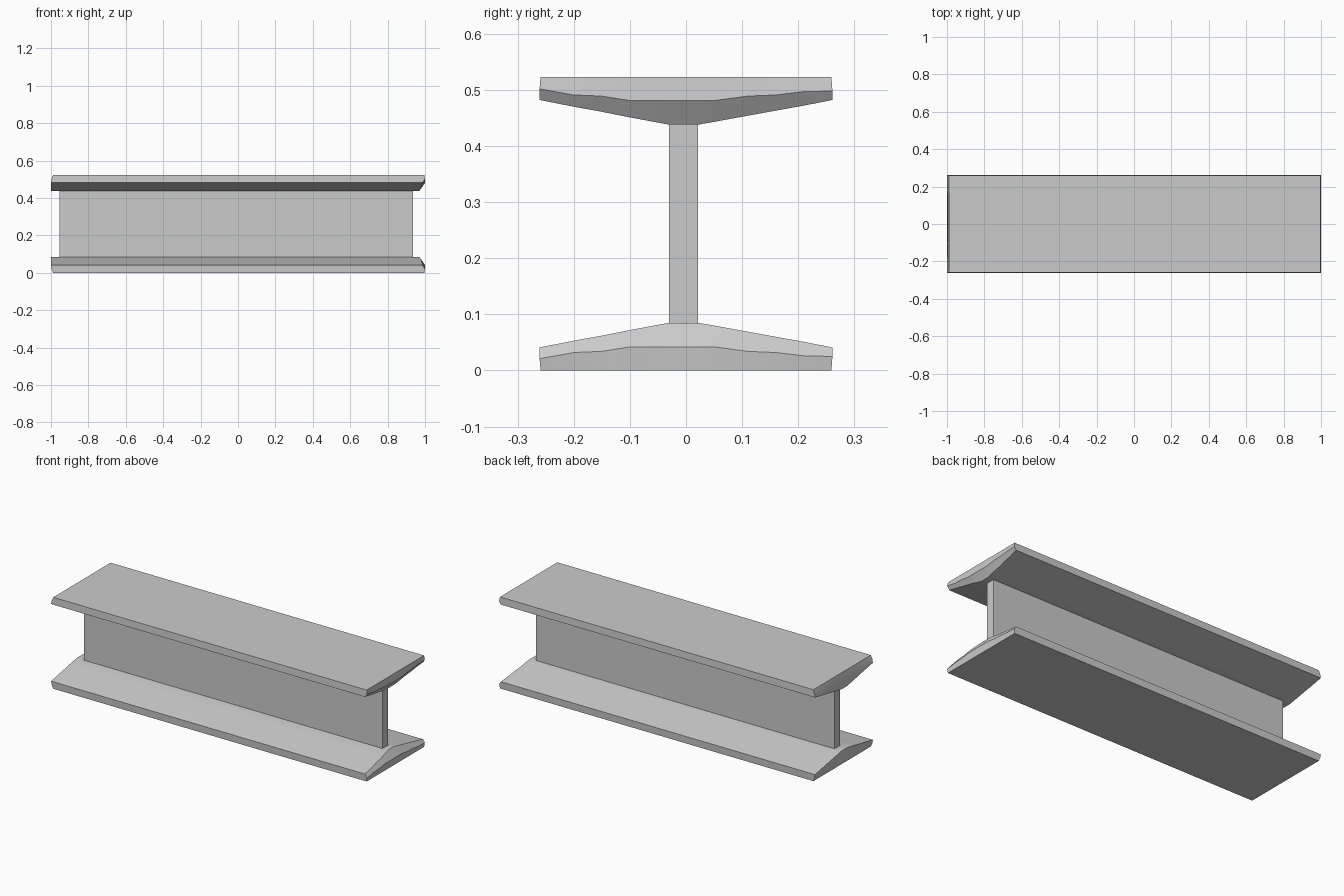
import bpy, bmesh

if "Cube" in bpy.data.objects:
    bpy.data.objects.remove(bpy.data.objects["Cube"])

H = 0.523  # overall height
# (y, height of the ragged ridge on the right end, flange thickness)
STATIONS = [(-0.261, 0.021, 0.041), (-0.20, 0.032, 0.053), (-0.15, 0.034, 0.062),
            (-0.10, 0.042, 0.072), (-0.03, 0.042, 0.085), (0.021, 0.042, 0.085),
            (0.05, 0.042, 0.080), (0.11, 0.034, 0.069), (0.16, 0.032, 0.060),
            (0.21, 0.026, 0.051), (0.261, 0.025, 0.041)]


def finish(bm, name):
    bmesh.ops.recalc_face_normals(bm, faces=bm.faces)
    me = bpy.data.meshes.new(name)
    bm.to_mesh(me)
    bm.free()
    ob = bpy.data.objects.new(name, me)
    bpy.context.collection.objects.link(ob)
    return ob


def flange(name, flip):
    # Loft an x-z section with worn ends across the width
    bm = bmesh.new()
    rings = []
    for y, ridge, top in STATIONS:
        edge = abs(y) > 0.25
        section = [(-0.988, 0), (-0.997, ridge), (-1.0, top),
                   (1.0 - 0.7 * (top - ridge), top), (1.0, ridge), (0.996, 0)]
        ring = []
        for x, z in section:
            yy = y * 0.993 if edge and z == 0 else y
            ring.append(bm.verts.new((x, yy, H - z if flip else z)))
        rings.append(ring)
    for a, b in zip(rings, rings[1:]):
        for i in range(6):
            j = (i + 1) % 6
            bm.faces.new((a[i], a[j], b[j], b[i]))
    bm.faces.new(rings[0])
    bm.faces.new(rings[-1])
    ob = finish(bm, name)
    bpy.ops.object.select_all(action='DESELECT')
    ob.select_set(True)
    bpy.context.view_layer.objects.active = ob
    bpy.ops.object.shade_smooth_by_angle(angle=0.4)


flange("bottom_flange", False)
flange("top_flange", True)

# Upright web, set in from the flange ends
bm = bmesh.new()
bmesh.ops.create_cube(bm, size=1)
bmesh.ops.scale(bm, vec=(1.89, 0.051, 0.355), verts=bm.verts)
bmesh.ops.translate(bm, vec=(-0.01, -0.0045, H / 2), verts=bm.verts)
finish(bm, "web")
